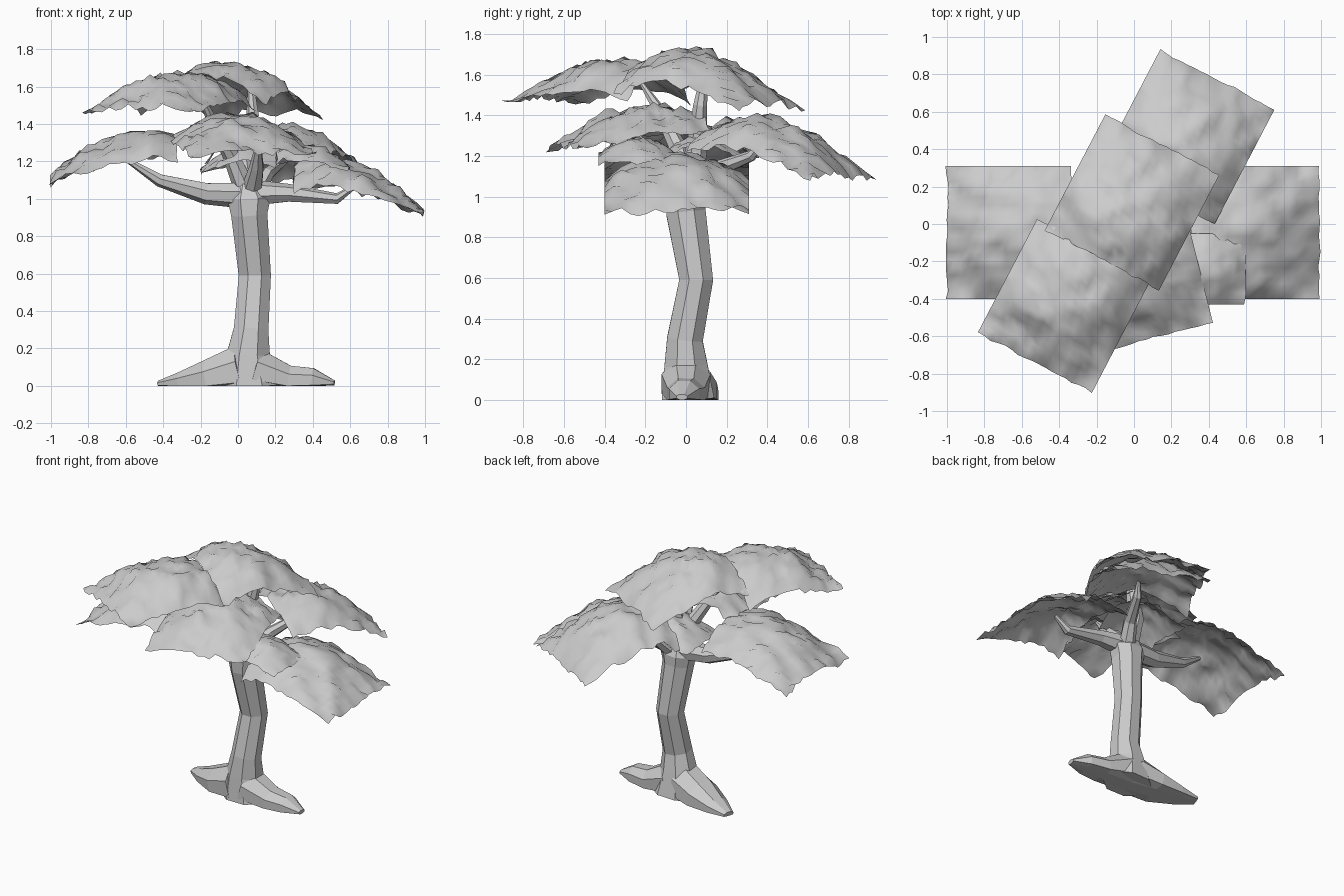
import bpy, bmesh, math
from mathutils import Vector, noise


def finish(bm, name, smooth):
    bmesh.ops.recalc_face_normals(bm, faces=bm.faces)
    me = bpy.data.meshes.new(name)
    bm.to_mesh(me)
    bm.free()
    for p in me.polygons:
        p.use_smooth = smooth
    ob = bpy.data.objects.new(name, me)
    bpy.context.collection.objects.link(ob)
    return ob


def tube(name, pts, sides=7):
    """Tapered faceted limb: pts = (x, y, z, sideways radius, other radius)."""
    bm = bmesh.new()
    c = [Vector(p[:3]) for p in pts]
    rings = []
    for i, p in enumerate(pts):
        t = (c[min(i + 1, len(c) - 1)] - c[max(i - 1, 0)]).normalized()
        ref = Vector((0, 1, 0)) if abs(t.y) < 0.8 else Vector((1, 0, 0))
        a = ref.cross(t).normalized()
        b = t.cross(a)
        ring = []
        for k in range(sides):
            w = math.tau * (k + 0.5) / sides
            v = c[i] + a * math.cos(w) * p[3] + b * math.sin(w) * p[4]
            v.z = max(v.z, 0)
            ring.append(bm.verts.new(v))
        rings.append(ring)
    for r, s in zip(rings, rings[1:]):
        for k in range(sides):
            j = (k + 1) % sides
            bm.faces.new((r[k], r[j], s[j], s[k]))
    bm.faces.new(rings[0])
    bm.faces.new(rings[-1])
    return finish(bm, name, False)


def canopy(name, centre, angle, size, heights, camber, seed, n=17):
    """Rumpled leaf sheet drooping along 'angle'; heights = inner, middle, outer.
    The sides sag by 'camber', less towards the outer edge."""
    bm = bmesh.new()
    bmesh.ops.create_grid(bm, x_segments=n, y_segments=n, size=0.5)
    d = Vector((math.cos(angle), math.sin(angle)))
    s = Vector((-d.y, d.x))
    zi, zm, zo = heights
    amp = 0.035 * size[0] / 0.7
    freq = 5.6 / size[0]
    for v in bm.verts:
        u, w = v.co.x, v.co.y
        p = Vector(centre) + d * u * size[0] + s * w * size[1]
        z = zm + (zo - zi) * u + 2 * (zi + zo - 2 * zm) * u * u
        sag = camber * (1 - 0.8 * max(0, u * 2) ** 2)
        z -= sag * 4 * w * w
        q = Vector((p.x * freq, p.y * freq, seed * 7.3))
        z += amp * noise.noise(q) + amp * noise.noise(q * 2.7)
        e = 0.015 * noise.noise(q * 2 + Vector((9, 4, 2)))
        v.co = (p.x + e * d.x, p.y + e * d.y, z)
    return finish(bm, name, True)


# trunk
tube("trunk", [(0.06, 0.01, 0.0, 0.18, 0.14), (0.055, 0.0, 0.17, 0.125, 0.115),
               (0.07, -0.005, 0.3, 0.10, 0.095), (0.09, 0.05, 0.59, 0.093, 0.09),
               (0.06, 0.0, 0.92, 0.105, 0.105), (0.06, 0.0, 1.0, 0.125, 0.105),
               (0.05, 0.0, 1.09, 0.06, 0.06)], 8)

# roots
tube("left_root", [(0.02, 0.0, 0.08, 0.15, 0.13), (-0.15, 0.035, 0.04, 0.11, 0.13),
                   (-0.30, 0.08, 0.02, 0.06, 0.09), (-0.42, 0.12, 0.01, 0.02, 0.04)], 8)
tube("right_root", [(0.09, 0.0, 0.08, 0.13, 0.13), (0.27, 0.0, 0.03, 0.085, 0.10),
                    (0.40, -0.01, 0.03, 0.07, 0.08), (0.515, -0.02, 0.015, 0.015, 0.03)], 8)

# branches
tube("left_branch", [(0.06, 0, 1.02, 0.075, 0.08), (-0.17, -0.01, 1.03, 0.06, 0.06),
                     (-0.42, -0.03, 1.10, 0.035, 0.04), (-0.58, -0.04, 1.20, 0.015, 0.015)])
tube("right_branch", [(0.06, 0, 1.03, 0.075, 0.08), (0.27, -0.02, 1.03, 0.05, 0.055),
                      (0.53, -0.04, 1.0, 0.03, 0.035), (0.63, -0.04, 1.07, 0.013, 0.013)])
tube("upper_branch", [(0.06, 0, 1.0, 0.07, 0.07), (0.03, 0.05, 1.22, 0.055, 0.055),
                      (0.08, 0.07, 1.45, 0.035, 0.035), (0.07, 0.09, 1.6, 0.018, 0.018)])
tube("back_branch", [(0.08, 0.02, 1.0, 0.06, 0.06), (0.15, 0.14, 1.13, 0.04, 0.045),
                     (0.24, 0.32, 1.20, 0.025, 0.03), (0.28, 0.38, 1.27, 0.012, 0.012)])
tube("front_left_branch", [(0.04, 0.0, 1.05, 0.06, 0.06), (-0.04, -0.04, 1.24, 0.045, 0.045),
                           (-0.14, -0.13, 1.42, 0.03, 0.03), (-0.2, -0.22, 1.56, 0.012, 0.012)])
tube("front_branch", [(0.07, 0.0, 1.03, 0.06, 0.06), (0.10, -0.13, 1.17, 0.04, 0.04),
                      (0.11, -0.24, 1.30, 0.013, 0.013)])

# foliage sheets
big = (0.69, 0.69)
diag = math.atan2(0.88, 0.46)
canopy("left_canopy", (-0.665, -0.045), math.pi, (0.67, 0.71), (1.34, 1.33, 1.11), 0.14, 1)
canopy("right_canopy", (0.645, -0.045), 0, (0.69, 0.71), (1.18, 1.18, 0.94), 0.14, 2)
canopy("back_canopy", (0.285, 0.465), diag, big, (1.34, 1.37, 1.11), 0.14, 3)
canopy("top_canopy", (-0.01, 0.115), diag, big, (1.66, 1.70, 1.46), 0.14, 4)
canopy("front_left_canopy", (-0.37, -0.435), diag + math.pi, big, (1.62, 1.66, 1.49), 0.14, 5)
canopy("front_canopy", (0.005, -0.28), math.atan2(-0.97, 0.24), big, (1.40, 1.43, 1.25), 0.13, 6)
canopy("small_right_canopy", (0.40, -0.24), 0, (0.39, 0.38), (1.26, 1.28, 1.17), 0.08, 7, 12)
canopy("small_middle_canopy", (0.0, 0.08), math.pi, (0.40, 0.40), (1.25, 1.28, 1.15), 0.08, 8, 12)
